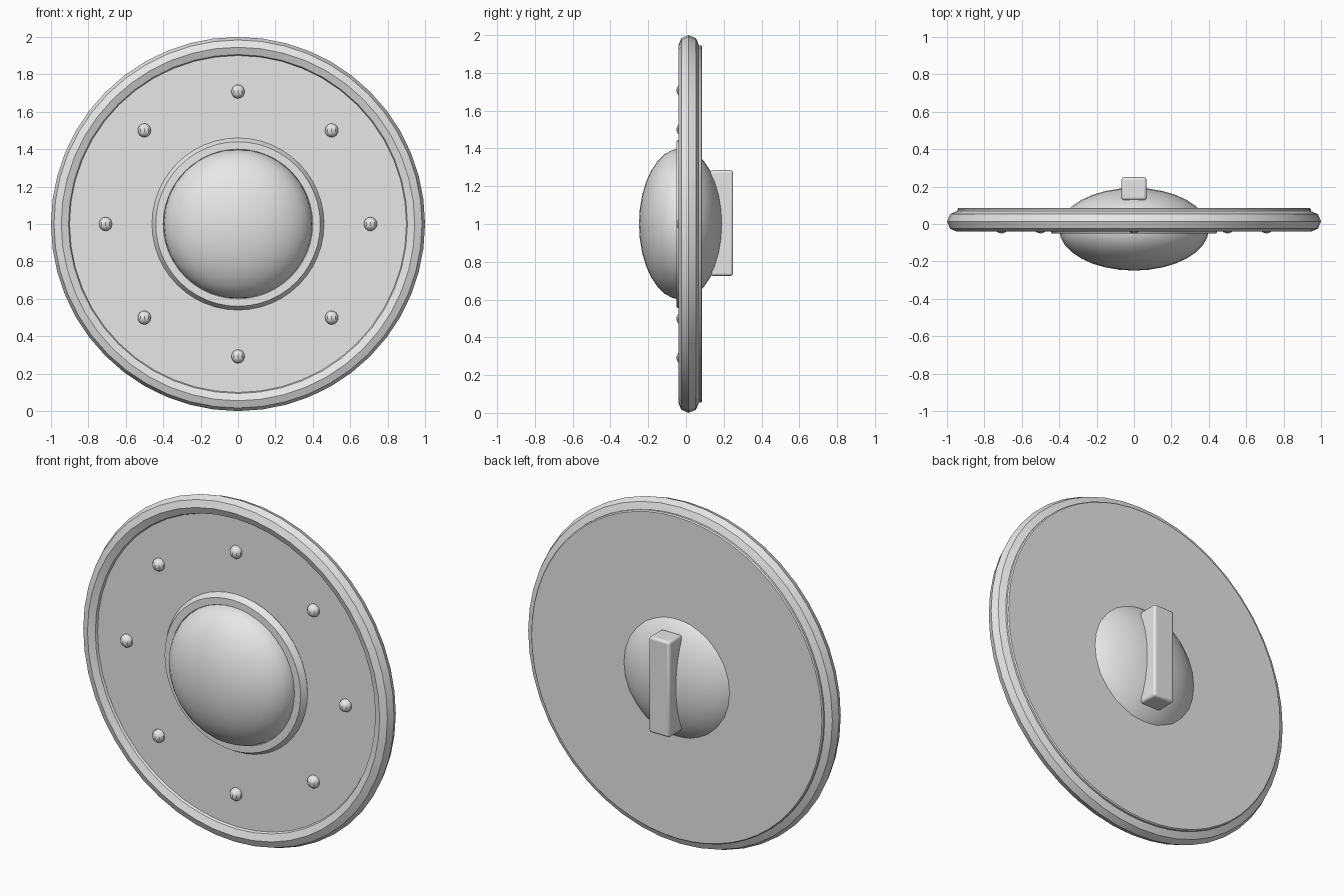
import bpy
from math import pi, radians, sin, cos

cube = bpy.data.objects.get("Cube")
if cube:
    bpy.data.objects.remove(cube, do_unlink=True)

# Single plain grey for every part
grey = bpy.data.materials.new("pale_grey")
grey.use_nodes = True
grey.diffuse_color = (0.8, 0.8, 0.8, 1)
grey.node_tree.nodes["Principled BSDF"].inputs["Base Color"].default_value = (0.8, 0.8, 0.8, 1)

CENTRE_Z = 1.0


def finish(name, scale=(1, 1, 1), bevel=0, segments=1):
    """Name, colour, scale, bevel and shade the newly added object."""
    ob = bpy.context.object
    ob.name = name
    ob.data.materials.append(grey)
    ob.scale = scale
    bpy.ops.object.transform_apply(location=False, rotation=True, scale=True)
    if bevel:
        mod = ob.modifiers.new("soft_edges", 'BEVEL')
        mod.width = bevel
        mod.segments = segments
    bpy.ops.object.shade_smooth_by_angle(angle=radians(30))
    return ob


def ring(name, y, major, minor, sides):
    bpy.ops.mesh.primitive_torus_add(
        major_segments=48, minor_segments=sides, major_radius=major,
        minor_radius=minor, location=(0, y, CENTRE_Z), rotation=(pi / 2, 0, 0))
    return finish(name)


# Round plate
bpy.ops.mesh.primitive_cylinder_add(
    vertices=64, radius=0.945, depth=0.097,
    location=(0, 0.037, CENTRE_Z), rotation=(pi / 2, 0, 0))
finish("plate", bevel=0.006)

# Outer rim and the collar around the boss
ring("rim", 0.014, 0.945, 0.055, 8)
ring("boss_collar", -0.015, 0.42, 0.04, 6)

# Flattened central boss, showing on both sides
bpy.ops.mesh.primitive_uv_sphere_add(
    segments=32, ring_count=16, radius=1, location=(0, -0.028, CENTRE_Z))
finish("boss", scale=(0.4, 0.221, 0.4))

# Grip bar on the back
bpy.ops.mesh.primitive_cube_add(size=1, location=(0, 0.189, CENTRE_Z + 0.005))
finish("grip", scale=(0.134, 0.122, 0.56), bevel=0.014, segments=3)

# Ring of rivets on the front
for i in range(8):
    a = i * pi / 4
    bpy.ops.mesh.primitive_uv_sphere_add(
        segments=10, ring_count=8, radius=0.037,
        location=(0.708 * cos(a), -0.014, CENTRE_Z + 0.708 * sin(a)))
    finish(f"rivet_{i + 1}")
